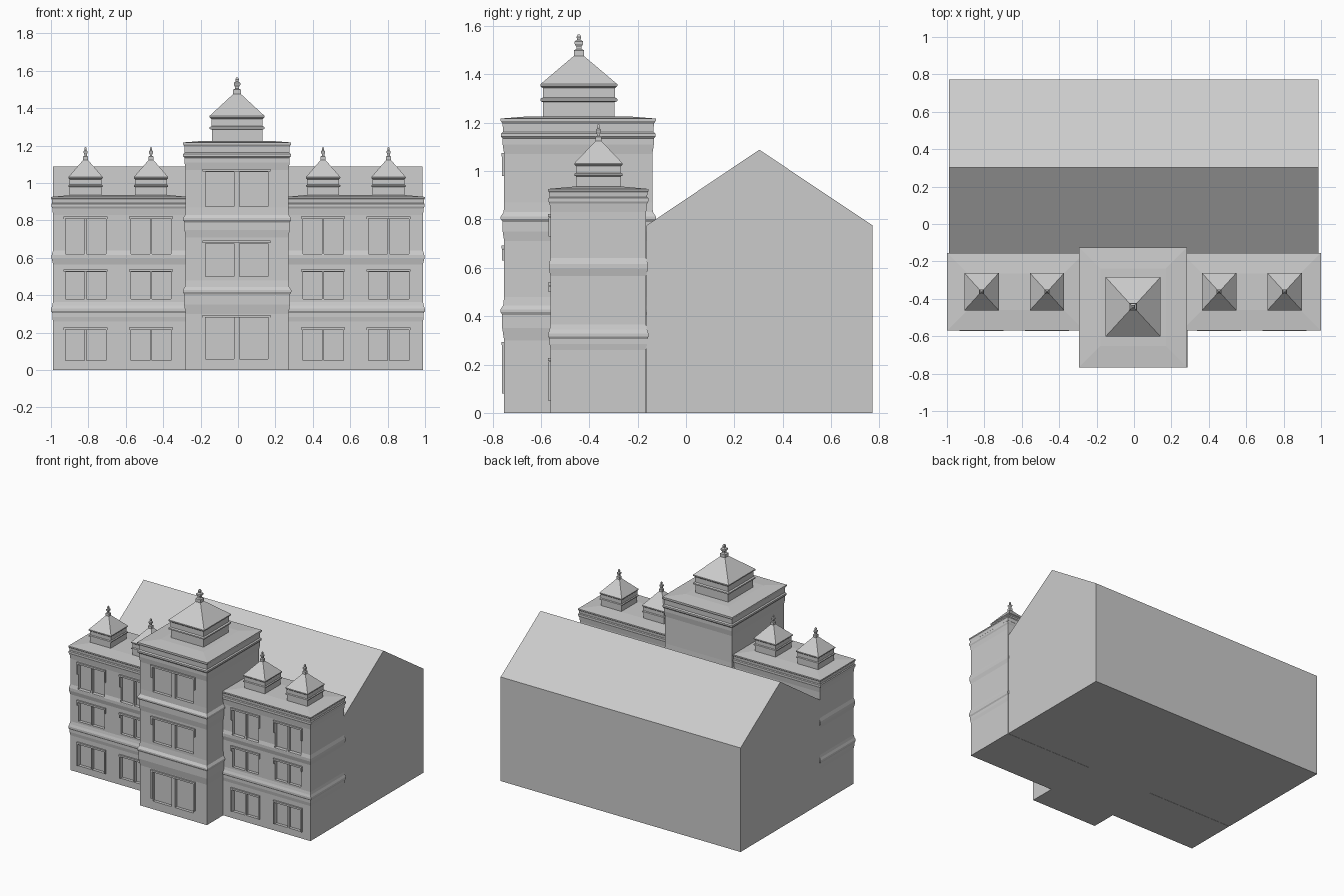
import bpy, bmesh

if "Cube" in bpy.data.objects:
    bpy.data.objects.remove(bpy.data.objects["Cube"])

CX = -0.005  # facade axis


def mesh_object(name, bm):
    bmesh.ops.recalc_face_normals(bm, faces=bm.faces)
    me = bpy.data.meshes.new(name)
    bm.to_mesh(me)
    bm.free()
    ob = bpy.data.objects.new(name, me)
    bpy.context.collection.objects.link(ob)
    return ob


def add_box(bm, x0, x1, y0, y1, z0, z1):
    v = [[bm.verts.new((x, y, z)) for x, y in ((x0, y0), (x1, y0), (x1, y1), (x0, y1))] for z in (z0, z1)]
    bm.faces.new(v[0])
    bm.faces.new(v[1])
    for i in range(4):
        j = (i + 1) % 4
        bm.faces.new((v[0][i], v[0][j], v[1][j], v[1][i]))


def loft(name, x0, x1, y0, y1, profile):
    """Stack rectangles; each profile point is (outward offset, z)."""
    bm = bmesh.new()
    rings = []
    for o, z in profile:
        rings.append([bm.verts.new(p) for p in ((x0 - o, y0 - o, z), (x1 + o, y0 - o, z),
                                                (x1 + o, y1 + o, z), (x0 - o, y1 + o, z))])
    for a, b in zip(rings, rings[1:]):
        for i in range(4):
            j = (i + 1) % 4
            bm.faces.new((a[i], a[j], b[j], b[i]))
    bm.faces.new(rings[0])
    bm.faces.new(rings[-1])
    return mesh_object(name, bm)


def windows(wall, name, front, centres, half, gap, rows, frame):
    """Recess paired panes into the wall and add raised surrounds."""
    cut, trim = bmesh.new(), bmesh.new()
    for cx in centres:
        for z0, z1, f0 in rows:
            for s in (-1, 1):
                a, b = sorted((cx + s * gap, cx + s * half))
                add_box(cut, a, b, front - 0.06, front + 0.022, z0, z1)
                # outer jamb
                a, b = sorted((cx + s * (half + 0.001), cx + s * (half + frame)))
                add_box(trim, a, b, front - 0.008, front + 0.01, f0, z1)
            # lintel
            w = half + frame
            add_box(trim, cx - w, cx + w, front - 0.011, front + 0.01, z1 + 0.001, z1 + 0.014)
    cutter = mesh_object(name + "_cutter", cut)
    mod = wall.modifiers.new("window_recess", "BOOLEAN")
    mod.operation = "DIFFERENCE"
    mod.solver = "EXACT"
    mod.object = cutter
    bpy.context.view_layer.objects.active = wall
    bpy.ops.object.modifier_apply(modifier=mod.name)
    bpy.data.objects.remove(cutter)
    mesh_object(name + "_surrounds", trim)


def cupola(name, cx, cy, hx, hy, z, height, tip):
    """Square lantern, pyramid roof and finial."""
    h, r = height, hx
    body = [(-0.08 * r, z - 0.02), (-0.08 * r, z + 0.46 * h), (0, z + 0.49 * h), (0, z + 0.56 * h),
            (-0.07 * r, z + 0.60 * h), (-0.07 * r, z + 0.88 * h), (0, z + 0.94 * h), (0, z + h)]
    loft(name + "_lantern", cx - hx, cx + hx, cy - hy, cy + hy, body)
    top = z + h + (tip - z - h) * 0.58
    bm = bmesh.new()
    n = 0.12 * r
    low = [bm.verts.new((cx + sx * hx, cy + sy * hy, z + h)) for sx, sy in ((-1, -1), (1, -1), (1, 1), (-1, 1))]
    high = [bm.verts.new((cx + sx * n, cy + sy * n, top)) for sx, sy in ((-1, -1), (1, -1), (1, 1), (-1, 1))]
    for i in range(4):
        j = (i + 1) % 4
        bm.faces.new((low[i], low[j], high[j], high[i]))
    bm.faces.new(high)
    bm.faces.new(low)
    mesh_object(name + "_roof", bm)
    f = tip - top
    pts = [(0.14, -0.05), (0.14, 0.24), (0.07, 0.3), (0.07, 0.4), (0.12, 0.55),
           (0.12, 0.66), (0.05, 0.74), (0.065, 0.88), (0.03, 1)]
    loft(name + "_finial", cx, cx, cy, cy, [(o * r, top + k * f) for o, k in pts])


# gabled hall behind the facade
bm = bmesh.new()
gable = [(-0.163, 0), (0.772, 0), (0.772, 0.775), (0.303, 1.088), (-0.163, 0.775)]
ends = [[bm.verts.new((x, y, z)) for y, z in gable] for x in (-0.99, 0.987)]
for e in ends:
    bm.faces.new(e)
for i in range(5):
    j = (i + 1) % 5
    bm.faces.new((ends[0][i], ends[0][j], ends[1][j], ends[1][i]))
mesh_object("main_hall", bm)

# side wings with string courses and cornice
wing_profile = [(0, 0), (0, 0.26), (0.004, 0.285), (0.004, 0.305), (0.01, 0.315), (0.01, 0.328),
                (0.004, 0.345), (0, 0.365), (0, 0.565), (0.007, 0.595), (0.007, 0.615), (0, 0.64),
                (0, 0.83), (0.004, 0.865), (0.009, 0.875), (0.009, 0.888), (0.004, 0.893),
                (0.006, 0.912), (0.01, 0.917), (0.01, 0.926), (-0.10, 0.936)]
wing_rows = [(0.05, 0.213, 0.05), (0.38, 0.525, 0.50), (0.62, 0.808, 0.73)]
for side, s in (("left", -1), ("right", 1)):
    xa, xb = sorted((s * 0.989, CX + s * 0.27))
    wing = loft(side + "_wing", xa, xb, -0.56, -0.165, wing_profile)
    centres = [CX + s * 0.46, CX + s * 0.81]
    windows(wing, side + "_wing_windows", -0.56, centres, 0.108, 0.006, wing_rows, 0.01)
    for k, cx in enumerate(centres):
        cupola(f"{side}_cupola_{k + 1}", cx, -0.362, 0.092, 0.1, 0.932, 0.1, 1.193)

# central tower
tower_profile = [(0, 0), (0, 0.30), (0.008, 0.35), (0.008, 0.405), (0.015, 0.418), (0.015, 0.428),
                 (0.004, 0.445), (0, 0.48), (0, 0.71), (0.006, 0.75), (0.006, 0.79), (0.014, 0.802),
                 (0.014, 0.812), (0.002, 0.83), (0, 0.87), (0, 1.07), (0.006, 1.11), (0.006, 1.135),
                 (0.013, 1.143), (0.013, 1.155), (0.005, 1.162), (0.006, 1.195), (0.014, 1.207),
                 (0.014, 1.217), (-0.10, 1.226)]
tower = loft("central_tower", CX - 0.275, CX + 0.275, -0.752, -0.139, tower_profile)
tower_rows = [(0.06, 0.28, 0.08), (0.50, 0.678, 0.63), (0.875, 1.06, 0.98)]
windows(tower, "tower_windows", -0.752, [CX - 0.002], 0.168, 0.014, tower_rows, 0.014)
cupola("tower_cupola", CX, -0.443, 0.147, 0.159, 1.222, 0.137, 1.565)
